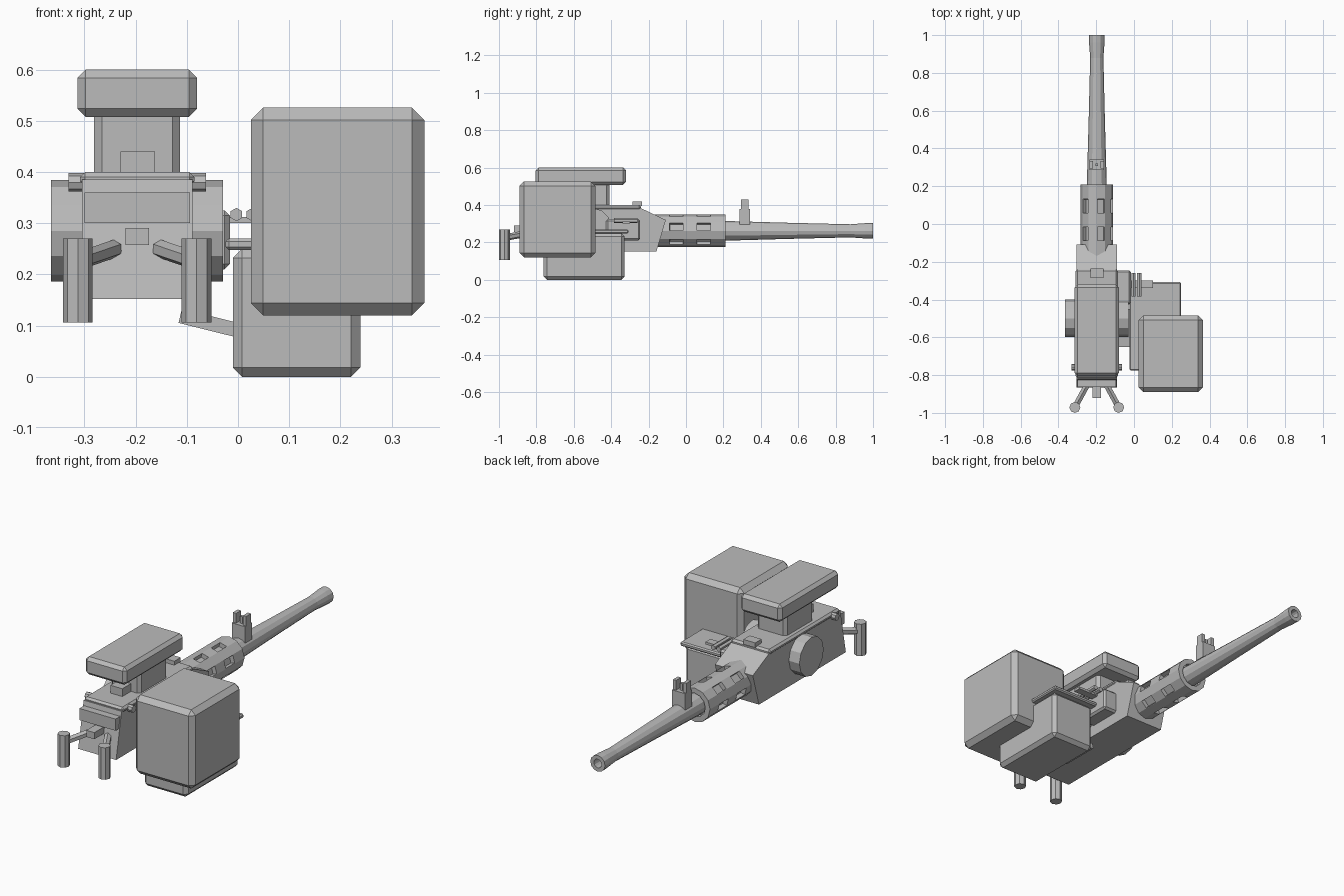
import bpy, bmesh, math
from mathutils import Vector

if "Cube" in bpy.data.objects:
    bpy.data.objects.remove(bpy.data.objects["Cube"])

CX = -0.197          # gun centre line
BZ = 0.262           # barrel axis height

metal = bpy.data.materials.new("mid_grey")
metal.diffuse_color = (0.5, 0.5, 0.5, 1)
metal.use_nodes = True
metal.node_tree.nodes["Principled BSDF"].inputs["Base Color"].default_value = metal.diffuse_color


def finish(name, bm):
    bmesh.ops.recalc_face_normals(bm, faces=bm.faces)
    me = bpy.data.meshes.new(name)
    bm.to_mesh(me)
    bm.free()
    me.materials.append(metal)
    ob = bpy.data.objects.new(name, me)
    bpy.context.collection.objects.link(ob)
    return ob


def box(name, x, y, z, bevel=0, upright_only=False):
    """Box from min/max ranges, optionally with chamfered edges."""
    bm = bmesh.new()
    bmesh.ops.create_cube(bm, size=1)
    for v in bm.verts:
        v.co = [r[0] if c < 0 else r[1] for c, r in zip(v.co, (x, y, z))]
    if bevel:
        edges = [e for e in bm.edges if not upright_only
                 or abs(e.verts[0].co.z - e.verts[1].co.z) > 1e-4]
        bmesh.ops.bevel(bm, geom=edges, offset=bevel, segments=1, affect='EDGES')
    return finish(name, bm)


def rod(name, a, b, r, sides=8):
    """Cylinder between two points."""
    a, b = Vector(a), Vector(b)
    bm = bmesh.new()
    bmesh.ops.create_cone(bm, cap_ends=True, segments=sides, radius1=r, radius2=r,
                          depth=(b - a).length)
    rot = (b - a).to_track_quat('Z', 'Y')
    for v in bm.verts:
        v.co = rot @ v.co + (a + b) / 2
    return finish(name, bm)


def lathe(name, profile, sides, slot_rows=()):
    """Revolve (y, radius) points round the barrel axis; sink slots in chosen rows."""
    bm = bmesh.new()
    rings = []
    for y, r in profile:
        rings.append([bm.verts.new((CX + r * math.cos(2 * math.pi * i / sides), y,
                                    BZ + r * math.sin(2 * math.pi * i / sides)))
                      for i in range(sides)])
    slots = []
    for j in range(len(rings) - 1):
        for i in range(sides):
            k = (i + 1) % sides
            f = bm.faces.new((rings[j][i], rings[j][k], rings[j + 1][k], rings[j + 1][i]))
            if j in slot_rows and i % 2 == 0:
                slots.append(f)
    bm.faces.new(rings[0])
    bm.faces.new(rings[-1])
    bmesh.ops.recalc_face_normals(bm, faces=bm.faces)
    if slots:
        bmesh.ops.inset_individual(bm, faces=slots, thickness=0.004)
        bmesh.ops.inset_individual(bm, faces=slots, thickness=0.0005, depth=-0.022)
    return finish(name, bm)


# barrel with flared, hollow muzzle
lathe("barrel", [(-0.1, 0.055), (0.2, 0.053), (0.55, 0.043), (0.88, 0.035), (0.96, 0.041),
                 (1.0, 0.042), (1.0, 0.022), (0.88, 0.022)], 12)
# slotted cooling jacket
lathe("barrel_jacket", [(-0.21, 0.087), (-0.09, 0.087), (-0.012, 0.087), (0.056, 0.087),
                        (0.134, 0.087), (0.21, 0.087), (0.21, 0.06), (0.19, 0.06)],
      12, slot_rows=(1, 3))

# receiver: side profile extruded across the width
bm = bmesh.new()
prof = [(-0.82, 0.385), (-0.245, 0.385), (-0.108, 0.32), (-0.158, 0.152), (-0.865, 0.152)]
face = bm.faces.new([bm.verts.new((-0.305, y, z)) for y, z in prof])
ext = bmesh.ops.extrude_face_region(bm, geom=[face])
for v in ext["geom"]:
    if isinstance(v, bmesh.types.BMVert):
        v.co.x = -0.089
finish("receiver", bm)

box("top_cover", (-0.309, -0.085), (-0.815, -0.24), (0.372, 0.4), 0.01)
rod("cover_hinge_pin", (-0.331, -0.758, 0.38), (-0.063, -0.758, 0.38), 0.018)
box("cover_catch", (-0.23, -0.162), (-0.287, -0.235), (0.395, 0.42))
box("rear_sight", (-0.23, -0.162), (-0.71, -0.61), (0.395, 0.44))
box("rear_buffer", (-0.22, -0.174), (-0.92, -0.82), (0.257, 0.291))
box("back_plate", (-0.3, -0.094), (-0.862, -0.81), (0.3, 0.36))

# mount discs, arms and grips on both sides of the centre line
for s, side in ((-1, "left"), (1, "right")):
    rod("mount_disc_" + side, (CX + s * 0.09, -0.5, 0.285), (CX + s * 0.168, -0.5, 0.285),
        0.099, 12)
    rod("grip_arm_" + side, (CX + s * 0.045, -0.84, 0.25), (CX + s * 0.115, -0.968, 0.226),
        0.018, 6)
    rod("grip_" + side, (CX + s * 0.116, -0.971, 0.106), (CX + s * 0.116, -0.971, 0.27), 0.029)

# sight unit on its pedestal
box("optic_pedestal", (-0.281, -0.113), (-0.64, -0.41), (0.39, 0.52), 0.015, True)
box("optic_housing", (-0.314, -0.08), (-0.804, -0.32), (0.508, 0.6), 0.016)

# front sight: base, two ears and a post
box("front_sight_base", (CX - 0.038, CX + 0.038), (0.285, 0.342), (0.295, 0.38))
for s, side in ((-1, "left"), (1, "right")):
    box("front_sight_ear_" + side, (CX + s * 0.029 - 0.009, CX + s * 0.029 + 0.009),
        (0.294, 0.333), (0.37, 0.43))
box("front_sight_post", (CX - 0.007, CX + 0.007), (0.306, 0.321), (0.37, 0.415))

# feed block and the cartridges entering it
box("feed_block", (-0.1, -0.016), (-0.427, -0.245), (0.21, 0.325), 0.01)
box("feed_link", (-0.03, 0.1), (-0.34, -0.3), (0.3, 0.312))
for i in range(2):
    x = -0.003 + i * 0.031
    rod("cartridge_%d" % (i + 1), (x, -0.385, 0.317), (x, -0.26, 0.317), 0.013, 6)

# lower ammunition box with lid and bracket
box("lower_ammo_box", (-0.01, 0.239), (-0.762, -0.328), (0.0, 0.25), 0.018)
box("lower_ammo_lid", (-0.024, 0.25), (-0.775, -0.308), (0.248, 0.27), 0.006)
bracket = box("ammo_bracket", (-0.07, 0.07), (-0.65, -0.45), (-0.014, 0.014))
bracket.location = (-0.045, 0, 0.102)
bracket.rotation_euler.y = math.radians(14)

# large side box with a small side knob
box("side_box", (0.025, 0.364), (-0.89, -0.485), (0.12, 0.526), 0.024)
rod("side_box_knob", (0.045, -0.62, 0.467), (0.045, -0.54, 0.467), 0.022, 6)
